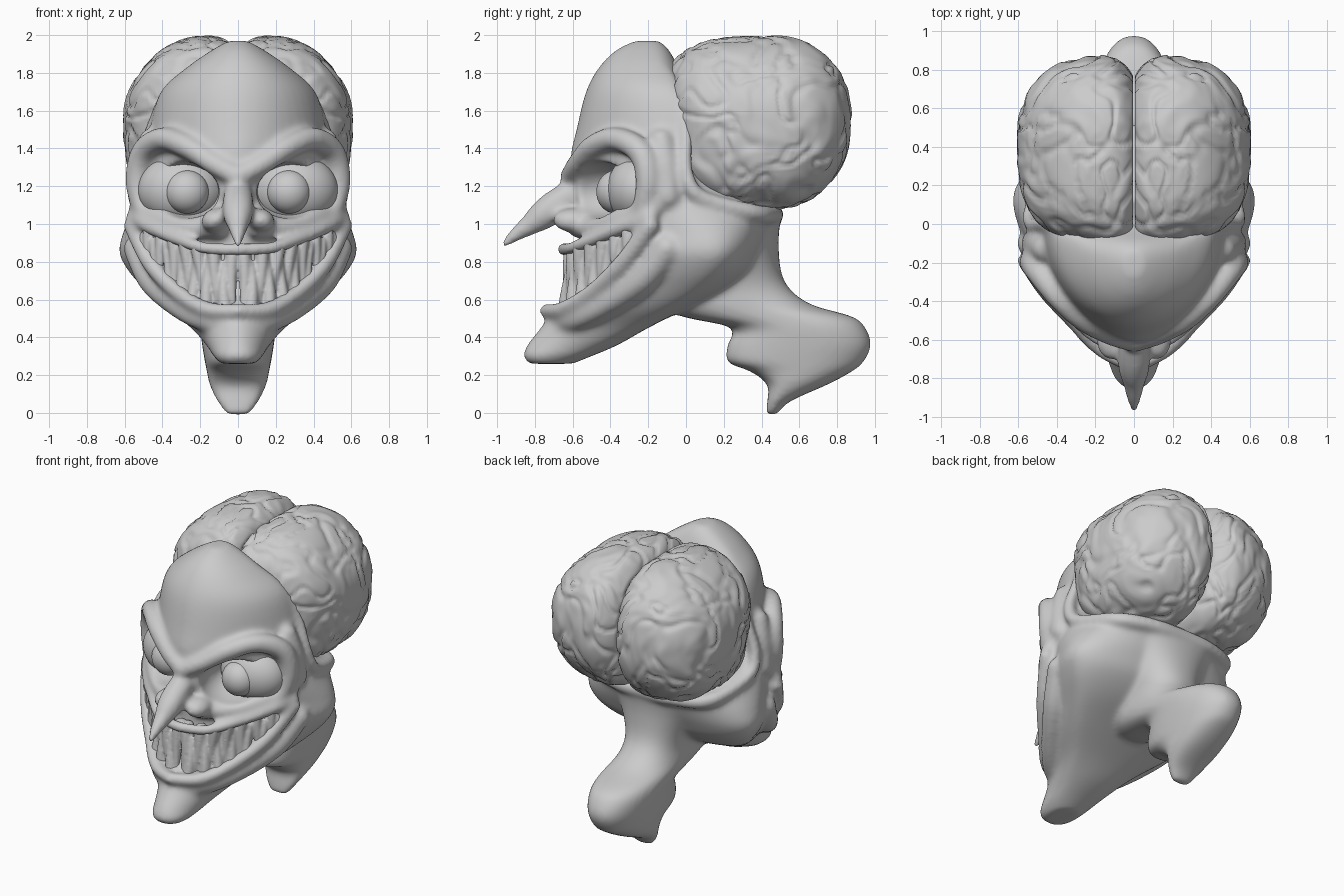
import bpy, bmesh, math
from mathutils import Vector, Matrix, noise

if "Cube" in bpy.data.objects:
    bpy.data.objects.remove(bpy.data.objects["Cube"])


def finish(bm, name):
    bmesh.ops.recalc_face_normals(bm, faces=bm.faces)
    me = bpy.data.meshes.new(name)
    bm.to_mesh(me)
    bm.free()
    ob = bpy.data.objects.new(name, me)
    bpy.context.collection.objects.link(ob)
    me.shade_smooth()
    return ob


def ball(bm, c, r, rot=(0, 0, 0), mirror=False, sub=2):
    r = (r, r, r) if isinstance(r, (int, float)) else r
    for s in ((1, -1) if mirror else (1,)):
        m = (Matrix.Translation((c[0] * s, c[1], c[2]))
             @ Matrix.Rotation(rot[2] * s, 4, 'Z') @ Matrix.Rotation(rot[1] * s, 4, 'Y')
             @ Matrix.Rotation(rot[0], 4, 'X') @ Matrix.Diagonal((*r, 1)))
        bmesh.ops.create_icosphere(bm, subdivisions=sub, radius=1, matrix=m)


def spline(pts, t):
    """Catmull-Rom point at t in 0..1; works on tuples of any length."""
    n = len(pts) - 1
    i = min(int(t * n), n - 1)
    u = t * n - i
    a, b, c, d = (pts[max(0, min(n, i + k))] for k in (-1, 0, 1, 2))
    return [0.5 * (2 * q + (r - p) * u + (2 * p - 5 * q + 4 * r - s) * u * u
                   + (3 * q - p - 3 * r + s) * u ** 3) for p, q, r, s in zip(a, b, c, d)]


def fold(bm, pts, steps=26, mirror=True):
    """Sausage of skin along points (x, y, z, radius)."""
    for k in range(steps + 1):
        x, y, z, r = spline(pts, k / steps)
        ball(bm, (x, y, z), r, mirror=mirror)


def loft(bm, secs, n=48):
    """Stacked rounded sections: z, front y, widest y, back y, half width, front power."""
    rings = []
    for k in range((len(secs) - 1) * 4 + 1):
        z, yf, yw, yb, w, p = spline(secs, k / ((len(secs) - 1) * 4))
        ring = []
        for j in range(n):
            a = 2 * math.pi * j / n
            ca, sa = math.cos(a), math.sin(a)
            q = p if sa < 0 else 2.2
            x = math.copysign(w * abs(ca) ** (2 / q), ca)
            y = yw + (yb - yw if sa > 0 else yf - yw) * abs(sa) ** (2 / q)
            ring.append(bm.verts.new((x, y, z)))
        rings.append(ring)
    for a, b in zip(rings, rings[1:]):
        for j in range(n):
            bm.faces.new((a[j], a[(j + 1) % n], b[(j + 1) % n], b[j]))
    bm.faces.new(rings[0])
    bm.faces.new(rings[-1])


# Lip curves, shared by lips and teeth
upper = [(0, -.65, .865, .036), (.18, -.60, .875, .036), (.34, -.46, .93, .04),
         (.47, -.32, .99, .045), (.55, -.19, 1.04, .045)]
lower = [(0, -.74, .54, .04), (.17, -.65, .55, .045), (.32, -.50, .64, .045),
         (.46, -.34, .79, .05), (.56, -.19, .99, .05)]

# Skin: head, jaw and chin mass
bm = bmesh.new()
loft(bm, [(.26, -.83, -.72, -.6, .09, 2.4), (.3, -.86, -.65, -.5, .13, 2.4),
          (.36, -.84, -.5, -.36, .17, 2), (.45, -.77, -.3, -.2, .25, 1.8),
          (.55, -.69, -.12, 0, .38, 1.75), (.65, -.58, .02, .2, .49, 1.7),
          (.75, -.56, .1, .33, .58, 1.65), (.85, -.56, .12, .39, .63, 1.6),
          (.95, -.56, .1, .44, .61, 1.6), (1.05, -.58, .03, .48, .57, 1.65),
          (1.15, -.6, -.03, .42, .53, 1.55), (1.25, -.6, -.05, .15, .52, 1.6), (1.37, -.61, -.05, .1, .50, 1.65),
          (1.5, -.58, -.05, .08, .47, 1.8), (1.7, -.53, -.08, .03, .41, 1.9),
          (1.83, -.46, -.14, -.04, .27, 2), (1.92, -.37, -.18, -.09, .14, 2), (1.97, -.27, -.2, -.14, .05, 2)])
# neck, cut off at a slant
loft(bm, [(-.01, .42, .45, .48, .06, 2), (.06, .43, .47, .55, .11, 2.2), (.15, .43, .55, .75, .15, 2.4),
          (.22, .34, .6, .88, .165, 2.4), (.27, .22, .6, .94, .175, 2.4), (.36, .22, .62, .98, .19, 2.4),
          (.45, .24, .6, .95, .2, 2.4), (.51, -.02, .5, .88, .2, 2.4), (.58, -.15, .3, .65, .2, 2.4),
          (.7, -.1, .25, .52, .21, 2.4), (.9, 0, .25, .49, .29, 2.4), (1.08, 0, .25, .51, .42, 2.4)])
# lips, cheek folds and jaw edge
fold(bm, upper, 34)
fold(bm, lower, 34)
fold(bm, [(.1, -.57, .97, .05), (.28, -.45, .99, .055), (.42, -.32, 1.04, .055), (.52, -.17, 1.09, .06)])
fold(bm, [(0, -.69, .47, .06), (.16, -.6, .49, .065), (.3, -.45, .56, .07), (.45, -.24, .70, .08),
          (.53, -.1, .87, .08)])
# brow, outer eye rim and temple
fold(bm, [(0, -.61, 1.25, .06), (.13, -.57, 1.32, .06), (.27, -.49, 1.41, .065), (.40, -.37, 1.45, .065),
          (.50, -.24, 1.38, .07), (.53, -.20, 1.22, .07), (.49, -.25, 1.06, .055),
          (.38, -.37, 1.0, .05), (.2, -.5, .99, .05)], 50)
fold(bm, [(.46, -.13, 1.44, .07), (.49, -.11, 1.3, .08), (.51, -.1, 1.15, .08)])
# scalp rim around the brain
fold(bm, [(0, -.17, 1.92, .035), (.2, -.12, 1.83, .035), (.37, -.05, 1.69, .035), (.46, 0, 1.5, .035),
          (.53, .0, 1.28, .04), (.53, .08, 1.14, .045), (.44, .36, 1.06, .05), (.22, .46, 1.05, .05),
          (0, .47, 1.05, .05)], 60)
# eye sockets, to be cut out of the skin
cut = bmesh.new()
ball(cut, (.29, -.49, 1.18), (.2, .28, .15), rot=(0, -.12, .3), mirror=True, sub=4)
sockets = finish(cut, "socket_cutter")
sockets.hide_render = True
# nose and flared nostrils
fold(bm, [(0, -.58, 1.17, .075), (0, -.66, 1.12, .085), (0, -.74, 1.06, .085), (0, -.82, 1.0, .06),
          (0, -.9, .945, .04), (0, -.965, .89, .02)], 36, mirror=False)
ball(bm, (.12, -.60, 1.02), (.08, .11, .065), rot=(0, .3, 0), mirror=True)
skin = finish(bm, "head_skin")


def remesh(ob, size):
    m = ob.modifiers.new("remesh", 'REMESH')
    m.mode, m.voxel_size, m.use_smooth_shade = 'VOXEL', size, True


remesh(skin, .015)
m = skin.modifiers.new("sockets", 'BOOLEAN')
m.operation, m.object, m.solver = 'DIFFERENCE', sockets, 'EXACT'
remesh(skin, .014)
m = skin.modifiers.new("soften", 'SMOOTH')
m.factor, m.iterations = .5, 12
dg = bpy.context.evaluated_depsgraph_get()
me = bpy.data.meshes.new_from_object(skin.evaluated_get(dg))
skin.modifiers.clear()
skin.data = me
me.shade_smooth()
bpy.data.objects.remove(sockets)

# Brain: two wrinkled lobes, boxy in front and round behind
for side, name in ((1, "brain_lobe_left"), (-1, "brain_lobe_right")):
    bm = bmesh.new()
    bmesh.ops.create_icosphere(bm, subdivisions=6, radius=1)
    for v in bm.verts:
        d = v.co.normalized()
        e = 2.75 - .55 * d.y
        q = d * sum(abs(c) ** e for c in d) ** (-1 / e)
        front, out, back = max(0, -q.y), max(0, q.x), max(0, q.y)
        x = .17 + q.x * (.43 if q.x > 0 else .22)
        y = .41 + q.y * (.465 if q.y > 0 else .45)
        z = 1.535 + q.z * .455
        y -= front * (.04 * q.z + .05 * (1 - q.x))   # front leans forward to the middle
        z += .05 * back ** 2 * max(0, -q.z)          # lower back rounded up
        z -= .16 * out ** 2 * max(0, q.z)            # outer top rounded down
        p = Vector((x, y, z))
        warp = noise.noise_vector(p * 4) * .2
        n = noise.noise((p + warp) * 6)
        groove = math.exp(-(n / .13) ** 2)
        p += d * (.006 - .014 * groove + .006 * noise.noise((p + warp) * 13))
        v.co = (max(p.x, .006) * side, p.y, p.z)
    finish(bm, name)

# Eyes: eyeball with a bulging iris
for side, tag in ((1, "left"), (-1, "right")):
    for part, c, r in (("eyeball", (.30, -.245, 1.18), (.23, .175, .19)),
                       ("iris", (.27, -.37, 1.17), (.115, .105, .115))):
        bm = bmesh.new()
        ball(bm, (c[0] * side, c[1], c[2]), r, sub=4)
        finish(bm, f"{part}_{tag}")

# Teeth: long uneven fangs between the lips, upper and lower interleaved
bm = bmesh.new()
for row, (near, far) in enumerate(((upper, lower), (lower, upper))):
    count = 8
    for k in range(count):
        t = (k + (.45 if row == 0 else .95)) / (count + .6)
        a, b = (Vector(spline(c, t)[:3]) for c in (near, far))
        reach = (.88 if row == 0 else .75) + .08 * math.sin(k * 2.3)
        tilt = math.atan2(.57, .5) * t
        width = .044 - .012 * t
        for j in range(15):
            u = j / 14
            p = a.lerp(b, u * reach) + Vector((.01 * math.sin(3 * u + k), .05 - .035 * min(1, 2 * t), 0))
            p.y += .04 * (1 - t) * (u if row == 0 else 1 - u)
            w = width * (1 - .6 * u ** 1.4)
            ball(bm, p, (w, w * 1.2, .03), rot=(0, 0, tilt), mirror=True)
teeth = finish(bm, "teeth")
remesh(teeth, .009)
m = teeth.modifiers.new("soften", 'SMOOTH')
m.factor, m.iterations = .5, 4
